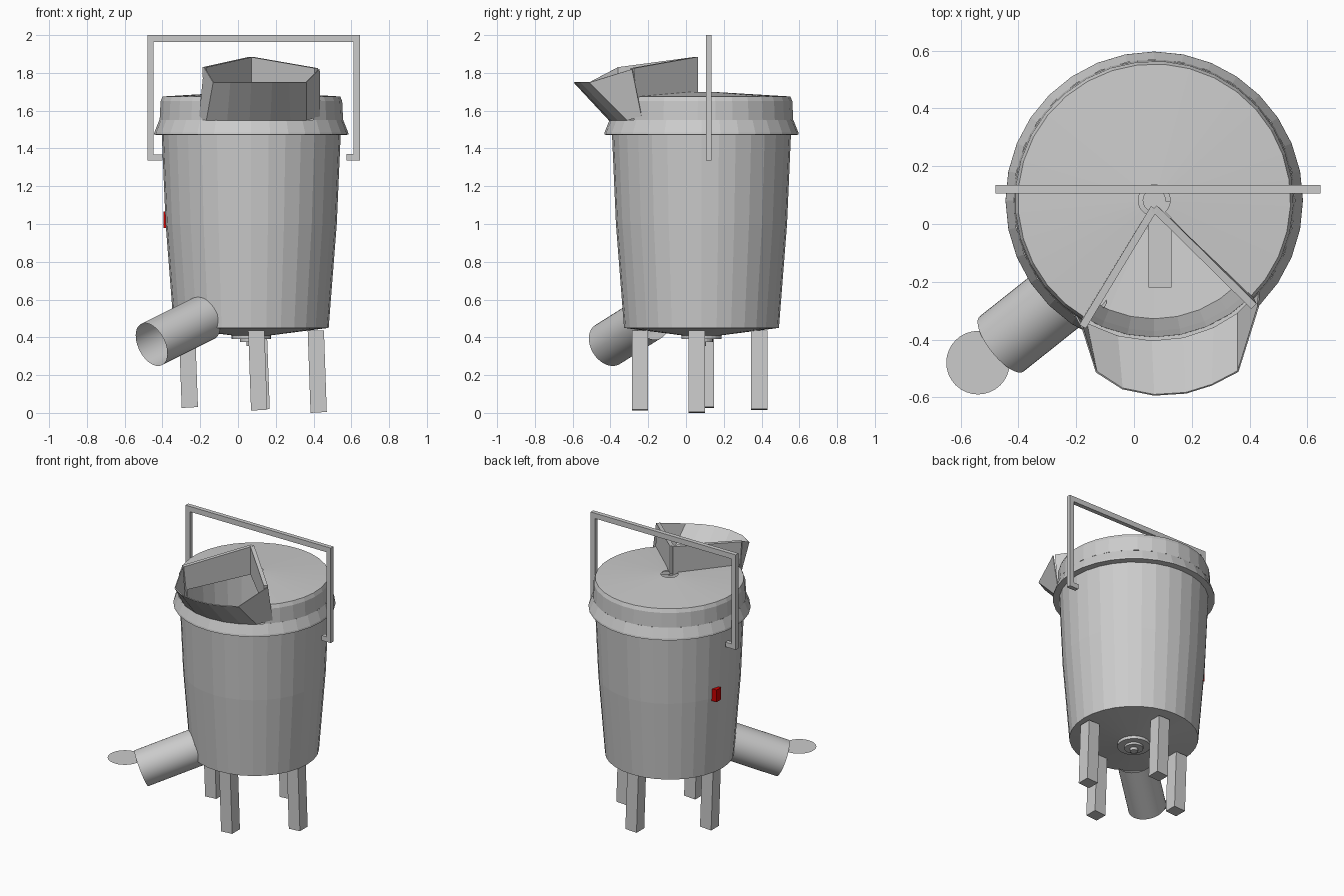
import bpy, bmesh
from math import radians, cos, sin, pi
from mathutils import Vector, Matrix

if "Cube" in bpy.data.objects:
    bpy.data.objects.remove(bpy.data.objects["Cube"])

CX, CY = 0.07, 0.082          # axis of the bucket
A0, A1 = 240.5, 313.5         # open sector of the lid, degrees


def mesh_object(name, verts, faces, fix_normals=True):
    me = bpy.data.meshes.new(name)
    me.from_pydata(verts, [], faces)
    if fix_normals:
        bm = bmesh.new()
        bm.from_mesh(me)
        bmesh.ops.recalc_face_normals(bm, faces=bm.faces)
        bm.to_mesh(me)
        bm.free()
    ob = bpy.data.objects.new(name, me)
    bpy.context.collection.objects.link(ob)
    return ob


def polar(r, deg, z):
    return (CX + r * cos(radians(deg)), CY + r * sin(radians(deg)), z)


def lathe(name, profile, start=0.0, end=360.0, n=32):
    """Sweep (radius, z) points around the bucket axis."""
    closed = end - start >= 360
    cols = n if closed else n + 1
    verts = [polar(r, start + (end - start) * i / n, z)
             for i in range(cols) for r, z in profile]
    k = len(profile)
    faces = []
    for i in range(n):
        j = (i + 1) % cols
        for p in range(k - 1):
            faces.append((i * k + p, j * k + p, j * k + p + 1, i * k + p + 1))
    return mesh_object(name, verts, faces)


def box(name, lo, hi):
    bm = bmesh.new()
    bmesh.ops.create_cube(bm, size=1)
    for v in bm.verts:
        v.co = Vector([(lo[i] + hi[i]) / 2 + v.co[i] * (hi[i] - lo[i]) for i in range(3)])
    me = bpy.data.meshes.new(name)
    bm.to_mesh(me)
    bm.free()
    ob = bpy.data.objects.new(name, me)
    bpy.context.collection.objects.link(ob)
    return ob


# tapered bucket with shallow conical bottom
lathe("bucket", [(0.02, 0.405), (0.10, 0.41), (0.41, 0.45), (0.453, 1.0), (0.474, 1.48)])

# lid: full lower flange, upper part open at the feed sector
lathe("lid_flange", [(0.472, 1.47), (0.515, 1.473), (0.513, 1.485), (0.487, 1.55)])
lathe("lid_top", [(0.487, 1.55), (0.482, 1.65), (0.472, 1.675), (0.055, 1.70)],
      A1, A0 + 360, 26)

# drive hub under and inside the bucket
lathe("drive_hub", [(0.0, 0.355), (0.025, 0.355), (0.025, 0.375), (0.06, 0.375), (0.06, 0.39),
                    (0.105, 0.39), (0.105, 0.415), (0.04, 0.425), (0.04, 0.45), (0.0, 0.45)], n=24)
# agitator blade
box("agitator_blade", (0.05, -0.22, 0.44), (0.13, 0.08, 0.45))


# straight walls along both edges of the feed opening
def hopper_wall(name, end, foot):
    apex = Vector((CX, 0.055, 0))
    d = (Vector((end[0], end[1], 0)) - apex)
    side = Vector((-d.y, d.x, 0)).normalized() * 0.013
    pts = [apex + Vector((0, 0, 1.69)), Vector(foot) + Vector((0, 0, 0.115)),
           Vector(foot), Vector(end), apex + Vector((0, 0, 1.885))]
    verts = [p + side for p in pts] + [p - side for p in pts]
    faces = [(0, 1, 2, 3, 4), (9, 8, 7, 6, 5)]
    faces += [(i, (i + 1) % 5, (i + 1) % 5 + 5, i + 5) for i in range(5)]
    mesh_object(name, verts, faces)


hopper_wall("hopper_wall_left", (-0.178, -0.355, 1.83), (-0.165, -0.33, 1.55))
hopper_wall("hopper_wall_right", (0.415, -0.285, 1.825), (0.405, -0.265, 1.55))

# flared scoop in front of the opening, with corner panels to the walls
rim = [(-0.178, -0.36, 1.83), (-0.13, -0.512, 1.75), (-0.04, -0.57, 1.75), (0.07, -0.592, 1.75),
       (0.18, -0.585, 1.75), (0.27, -0.557, 1.75), (0.36, -0.51, 1.75), (0.43, -0.285, 1.82)]
foot = [(-0.205, -0.31, 1.55), (-0.165, -0.345, 1.55)]
foot += [polar(0.488, a, 1.55) for a in (255, 269, 282, 295)]
foot += [(0.36, -0.31, 1.55), (0.432, -0.235, 1.57)]
n = len(rim)
scoop = mesh_object("hopper_scoop", rim + foot,
                    [(i, i + 1, n + i + 1, n + i) for i in range(n - 1)])
mod = scoop.modifiers.new("thickness", "SOLIDIFY")
mod.thickness = 0.006
mod.offset = 0

# carrying handle: square bar bent around a path with inward feet
path = [(-0.40, 1.35), (-0.465, 1.35), (-0.465, 1.98), (0.63, 1.98), (0.63, 1.35), (0.575, 1.35)]
offs = [(0, 1), (1, 1), (1, -1), (-1, -1), (-1, 1), (0, 1)]
h = 0.0165
outer = [(-0.40, 1.335), (-0.48, 1.335), (-0.48, 2.0), (0.645, 2.0), (0.645, 1.335), (0.575, 1.335)]
inner = [(-0.40, 1.368), (-0.447, 1.368), (-0.447, 1.963), (0.612, 1.963), (0.612, 1.37), (0.575, 1.37)]
verts = [(x, y, z) for y in (0.105, 0.135) for ring in (outer, inner) for x, z in ring]
faces = [(0, 6, 18, 12), (5, 17, 23, 11)]
for i in range(5):
    faces += [(i, i + 1, i + 7, i + 6), (i + 12, i + 18, i + 19, i + 13),
              (i, i + 12, i + 13, i + 1), (i + 6, i + 7, i + 19, i + 18)]
mesh_object("handle", verts, faces)

# four square legs, leaning slightly to the side
for name, x, y, z0 in (("left_leg", -0.255, 0.105, 0.028), ("right_leg", 0.427, 0.057, 0.002),
                       ("front_leg", 0.112, -0.243, 0.014), ("back_leg", 0.125, 0.388, 0.018)):
    leg = box(name, (x - 0.043, y - 0.043, z0), (x + 0.043, y + 0.043, 0.435))
    for v in leg.data.vertices:
        if v.co.z > 0.2:
            v.co.x -= 0.015
        elif v.co.x > x:
            v.co.z += 0.003
        else:
            v.co.z = max(v.co.z - 0.002, 0)

# discharge spout: open sloping tube
p_out, p_in = Vector((-0.458, -0.415, 0.362)), Vector((-0.178, -0.192, 0.502))
bm = bmesh.new()
bmesh.ops.create_cone(bm, cap_ends=False, segments=40, radius1=0.122, radius2=0.122,
                      depth=(p_in - p_out).length)
axis = (p_in - p_out).to_track_quat('Z', 'Y').to_matrix().to_4x4()
bmesh.ops.transform(bm, matrix=Matrix.Translation((p_in + p_out) / 2) @ axis, verts=bm.verts)
for f in bm.faces:
    f.smooth = True
me = bpy.data.meshes.new("spout")
bm.to_mesh(me)
bm.free()
bpy.context.collection.objects.link(bpy.data.objects.new("spout", me))

# thin round flap at the mouth of the spout
flap = [(-0.54 + 0.11 * cos(2 * pi * i / 32), -0.48 + 0.11 * sin(2 * pi * i / 32), 0.44)
        for i in range(32)]
mesh_object("spout_flap", flap, [tuple(range(32))], False)

# red switch on the side
switch = box("switch", (-0.395, 0.175, 0.98), (-0.35, 0.225, 1.065))
red = bpy.data.materials.new("red")
red.diffuse_color = (0.6, 0.0, 0.0, 1)
red.use_nodes = True
red.node_tree.nodes["Principled BSDF"].inputs["Base Color"].default_value = red.diffuse_color
switch.data.materials.append(red)
